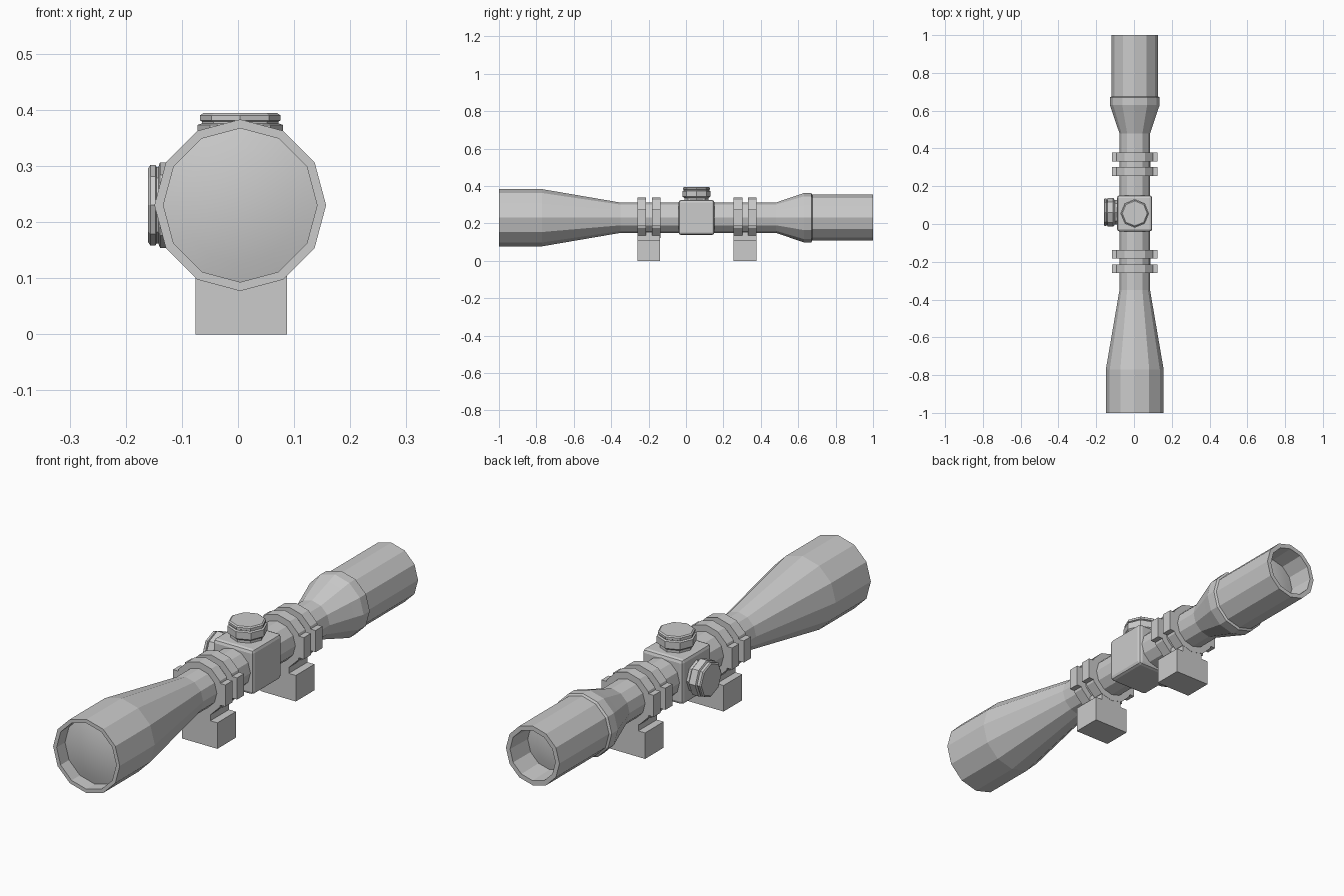
import bpy, bmesh, math
from mathutils import Matrix, Vector

if "Cube" in bpy.data.objects:
    bpy.data.objects.remove(bpy.data.objects["Cube"])

CX, CZ = 0.004, 0.23          # optical axis
TO_Y = Matrix.Rotation(-math.pi / 2, 4, 'X')
TO_NEG_X = Matrix.Rotation(-math.pi / 2, 4, 'Y')


def finish(bm, name, smooth=False):
    bmesh.ops.recalc_face_normals(bm, faces=bm.faces)
    for f in bm.faces:
        f.smooth = smooth
    me = bpy.data.meshes.new(name)
    bm.to_mesh(me)
    bm.free()
    ob = bpy.data.objects.new(name, me)
    bpy.context.collection.objects.link(ob)
    return ob


def lathe(name, profile, sides, matrix, smooth=False, loop=False):
    """Revolve (radius, height) points around local z."""
    bm = bmesh.new()
    rings = []
    for r, h in profile:
        if r == 0:
            rings.append([bm.verts.new((0, 0, h))] * sides)
        else:
            rings.append([bm.verts.new((r * math.cos(2 * math.pi * i / sides),
                                        r * math.sin(2 * math.pi * i / sides), h))
                          for i in range(sides)])
    pairs = list(zip(rings, rings[1:]))
    if loop:
        pairs.append((rings[-1], rings[0]))
    for a, b in pairs:
        for i in range(sides):
            j = (i + 1) % sides
            bm.faces.new(dict.fromkeys((a[i], a[j], b[j], b[i])))
    bmesh.ops.transform(bm, matrix=matrix, verts=bm.verts)
    return finish(bm, name, smooth)


def box(name, lo, hi, bevel=0.0):
    bm = bmesh.new()
    bmesh.ops.create_cube(bm, size=1)
    lo, hi = Vector(lo), Vector(hi)
    bmesh.ops.scale(bm, vec=hi - lo, verts=bm.verts)
    bmesh.ops.translate(bm, vec=(lo + hi) / 2, verts=bm.verts)
    if bevel:
        bmesh.ops.bevel(bm, geom=bm.edges[:], offset=bevel, segments=2,
                        profile=0.5, affect='EDGES')
    return finish(bm, name)


axis = Matrix.Translation((CX, 0, CZ)) @ TO_Y

# Main tube with objective bell, eyepiece and hollow ends
lathe("scope_body", [
    (0.137, -0.945), (0.137, -1.0), (0.153, -1.0), (0.153, -0.77),
    (0.081, -0.35), (0.081, 0.48), (0.118, 0.59), (0.132, 0.63),
    (0.132, 0.67), (0.123, 0.675), (0.123, 1.0), (0.104, 1.0), (0.100, 0.89)],
    12, axis)

# Convex lenses
lathe("front_lens", [(0.137, -0.945), (0.105, -0.953), (0.055, -0.961), (0, -0.964)],
      12, axis, smooth=True)
lathe("rear_lens", [(0.100, 0.89), (0.07, 0.896), (0.035, 0.90), (0, 0.901)],
      12, axis, smooth=True)

# Turret housing
box("turret_housing", (-0.09, -0.04, 0.138), (0.096, 0.152, 0.325), 0.014)

# Adjustment knobs (heights measured from the optical axis)
knob = [(0.064, 0.085), (0.064, 0.105), (0.076, 0.114), (0.076, 0.143),
        (0.068, 0.146), (0.068, 0.149), (0.072, 0.151), (0.072, 0.160),
        (0.066, 0.164), (0, 0.164)]
lathe("top_knob", knob, 8, Matrix.Translation((CX, 0.056, CZ)) )
lathe("side_knob", knob, 8, Matrix.Translation((CX, 0.062, CZ)) @ TO_NEG_X)

# Mounts: two clamp straps with side flanges on each foot
for label, y0 in (("front", -0.26), ("rear", 0.255)):
    box(label + "_mount_foot", (-0.076, y0, 0), (0.087, y0 + 0.122, 0.108))
    box(label + "_mount_neck", (-0.045, y0, 0.10), (0.055, y0 + 0.122, 0.155))
    for k, dy in enumerate((0, 0.077)):
        a, b = y0 + dy, y0 + dy + 0.046
        lathe(f"{label}_ring_{k + 1}", [(0.079, a), (0.109, a), (0.109, b), (0.079, b)],
              12, axis, loop=True)
        for side, s in (("left", -1), ("right", 1)):
            x = sorted((CX + s * 0.085, CX + s * 0.12))
            box(f"{label}_ring_{k + 1}_{side}_flange",
                (x[0], a, CZ - 0.045), (x[1], b, CZ + 0.045))
